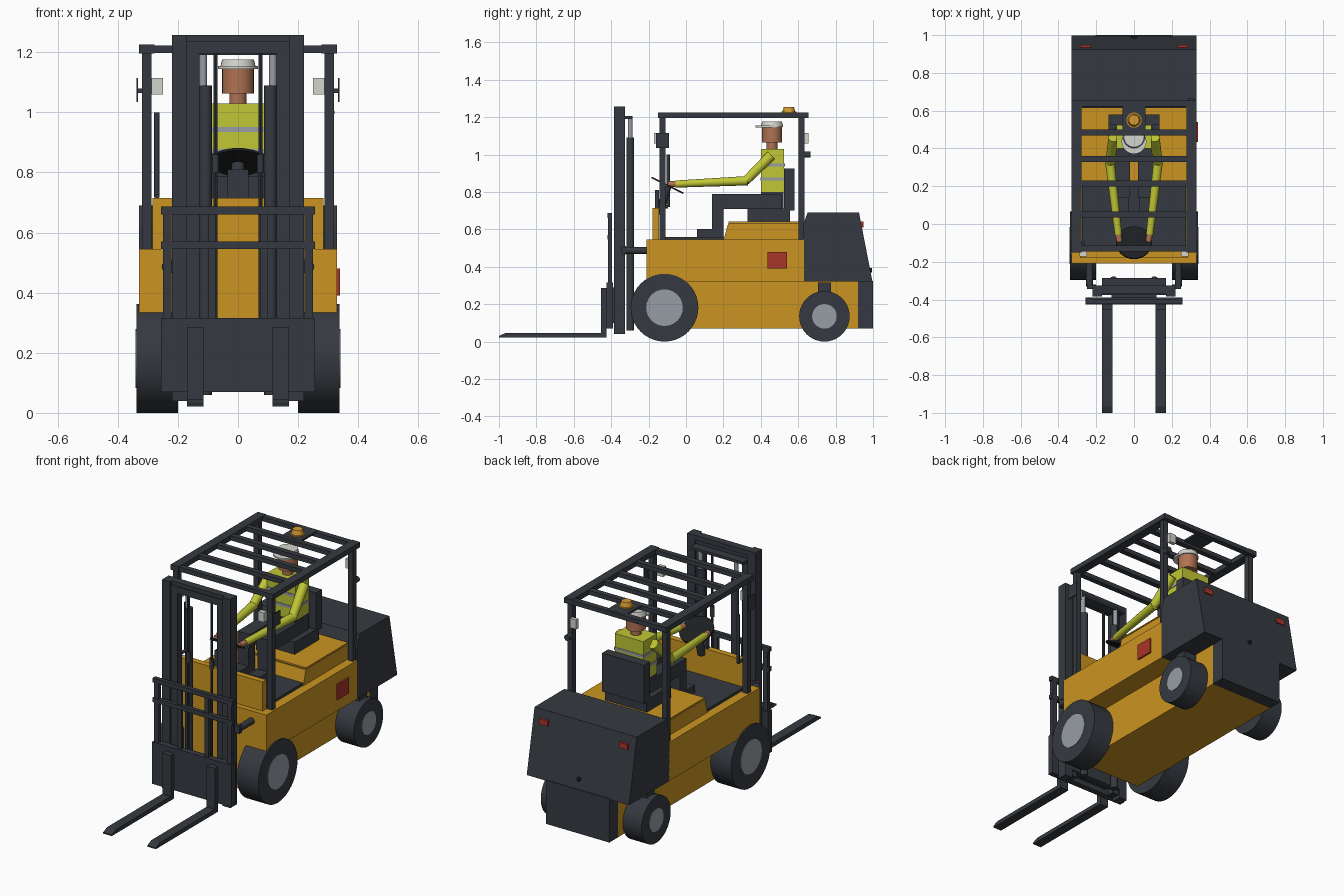
import bpy, bmesh, math
from mathutils import Vector

if "Cube" in bpy.data.objects:
    bpy.data.objects.remove(bpy.data.objects["Cube"])


def mat(name, r, g, b):
    m = bpy.data.materials.new(name)
    m.diffuse_color = (r, g, b, 1)
    m.use_nodes = True
    m.node_tree.nodes["Principled BSDF"].inputs["Base Color"].default_value = m.diffuse_color
    return m


YELLOW = mat("body yellow", .60, .30, .015)
DARK = mat("charcoal", .036, .042, .052)
BLACK = mat("black", .012, .013, .015)
GREY = mat("wheel grey", .31, .34, .38)
WHITE = mat("off white", .66, .66, .62)
RED = mat("signal red", .40, .035, .022)
VEST = mat("safety lime", .53, .57, .035)
SKIN = mat("skin", .43, .17, .085)
AMBER = mat("amber", .66, .33, .03)


def finish(name, bm, material, smooth=False):
    bmesh.ops.recalc_face_normals(bm, faces=bm.faces)
    me = bpy.data.meshes.new(name)
    bm.to_mesh(me)
    bm.free()
    me.materials.append(material)
    ob = bpy.data.objects.new(name, me)
    bpy.context.collection.objects.link(ob)
    if smooth:
        bpy.ops.object.select_all(action='DESELECT')
        ob.select_set(True)
        bpy.context.view_layer.objects.active = ob
        bpy.ops.object.shade_smooth_by_angle(angle=math.radians(35))
    return ob


def box(name, x, y, z, material):
    """Box from (min, max) pairs."""
    bm = bmesh.new()
    bmesh.ops.create_cube(bm, size=1)
    for v in bm.verts:
        v.co = Vector([(p[0] + p[1]) / 2 + c * (p[1] - p[0]) for p, c in zip((x, y, z), v.co)])
    return finish(name, bm, material)


def pair(name, x, y, z, material):
    """Same box on the left and the right."""
    box(name + "_right", x, y, z, material)
    box(name + "_left", (-x[1], -x[0]), y, z, material)


def rod(name, a, b, r, material, r2=None, seg=24):
    """Cylinder or cone between two points."""
    a, b = Vector(a), Vector(b)
    bm = bmesh.new()
    bmesh.ops.create_cone(bm, cap_ends=True, segments=seg, radius1=r,
                          radius2=r if r2 is None else r2, depth=(b - a).length)
    q = (b - a).to_track_quat('Z', 'Y')
    for v in bm.verts:
        v.co = q @ v.co + (a + b) / 2
    return finish(name, bm, material, True)


def rod_pair(name, a, b, r, material, r2=None, seg=24):
    for side, s in (("right", 1), ("left", -1)):
        rod(f"{name}_{side}", (a[0] * s, a[1], a[2]), (b[0] * s, b[1], b[2]), r, material, r2, seg)


def extrude(name, profile, x0, x1, material):
    """Side profile of (y, z) points extruded along x."""
    bm = bmesh.new()
    f = bm.faces.new([bm.verts.new((x0, y, z)) for y, z in profile])
    new = bmesh.ops.extrude_face_region(bm, geom=[f])["geom"]
    bmesh.ops.translate(bm, vec=(x1 - x0, 0, 0),
                        verts=[g for g in new if isinstance(g, bmesh.types.BMVert)])
    return finish(name, bm, material)


# chassis, body and hood
box("chassis", (-.205, .205), (-.21, .92), (.07, .33), YELLOW)
box("body", (-.33, .33), (-.21, .63), (.32, .545), YELLOW)
box("front_cowl", (-.285, .285), (-.18, -.145), (.54, .715), YELLOW)
box("floor_mat", (-.275, .275), (-.14, .21), (.54, .56), DARK)
extrude("hood", [(.2, .54), (.63, .54), (.63, .63), (.225, .63)], -.28, .28, YELLOW)
box("hood_seam", (-.275, .275), (.23, .625), (.628, .635), BLACK)
box("hood_lid", (-.28, .28), (.228, .615), (.634, .641), YELLOW)
box("side_panel", (.325, .34), (.435, .54), (.39, .48), RED)

# counterweight
extrude("counterweight", [(.625, .32), (.625, .62), (.65, .69), (.925, .69), (.997, .32)],
        -.33, .33, DARK)
box("rear_block", (-.205, .205), (.918, 1.0), (.07, .325), DARK)
pair("tail_lamp", (.23, .285), (.925, .948), (.61, .642), RED)
rod("tow_pin", (0, .96, .38), (0, .995, .38), .012, BLACK)

# wheels
for name, y, r, x0, x1, hub in (("front", -.115, .181, .2, .338, .098),
                                ("rear", .74, .135, .205, .325, .066)):
    rod_pair(name + "_tyre", (x0, y, r), (x1, y, r), r, DARK, seg=40)
    rod_pair(name + "_hub", (x1 - .02, y, r), (x1 + .003, y, r), hub, GREY)
box("rear_axle_bracket", (-.29, .29), (.705, .775), (.2, .315), DARK)

# overhead guard
pair("front_post", (.288, .32), (-.142, -.11), (.54, 1.2), DARK)
pair("rear_post", (.288, .32), (.602, .634), (.54, 1.2), DARK)
pair("roof_rail", (.278, .33), (-.15, .655), (1.195, 1.225), DARK)
for i, y in enumerate((-.13, .05, .215, .345, .485, .638)):
    box(f"roof_bar_{i}", (-.28, .28), (y - .016, y + .016), (1.197, 1.223), DARK)
box("beacon_plate", (-.06, .06), (.49, .64), (1.212, 1.224), DARK)
rod("beacon", (0, .55, 1.222), (0, .55, 1.255), .036, AMBER, .027)
rod("beacon_base", (0, .55, 1.22), (0, .55, 1.23), .04, AMBER)

# lights and mirrors
pair("headlight", (.25, .288), (-.172, -.145), (1.06, 1.115), WHITE)
pair("mirror", (.332, .338), (-.16, -.09), (1.035, 1.115), DARK)
pair("mirror_arm", (.31, .335), (-.135, -.12), (1.065, 1.08), DARK)
box("rear_lamp", (.25, .29), (.634, .655), (1.06, 1.115), WHITE)
rod("rear_knob", (.304, .63, 1.0), (.304, .665, 1.0), .017, DARK)
rod("grab_bar", (-.27, -.095, .72), (-.27, -.095, 1.0), .009, DARK, seg=12)
rod("grab_bar_foot", (-.27, -.095, .72), (-.27, -.14, .72), .009, DARK, seg=12)

# mast
pair("outer_mast", (.17, .22), (-.385, -.325), (.04, 1.257), DARK)
box("outer_mast_top", (-.22, .22), (-.37, -.325), (1.23, 1.257), DARK)
pair("inner_mast", (.128, .172), (-.375, -.335), (.06, 1.235), DARK)
box("inner_mast_top", (-.17, .17), (-.375, -.335), (1.195, 1.235), DARK)
box("mast_foot", (-.22, .22), (-.36, -.325), (.09, .2), DARK)
rod_pair("lift_cylinder", (.108, -.298, .06), (.108, -.298, 1.09), .021, DARK)
rod_pair("lift_rod", (.116, -.298, 1.08), (.116, -.298, 1.19), .013, GREY)
box("lift_rod_bridge", (-.17, .17), (-.345, -.285), (1.19, 1.205), DARK)
rod_pair("lift_chain", (.075, -.35, .25), (.075, -.35, 1.2), .007, DARK, seg=8)
rod_pair("chain_anchor", (.075, -.35, .8), (.075, -.35, .86), .012, DARK, seg=12)
rod_pair("tilt_cylinder", (.235, -.33, .487), (.235, -.2, .487), .019, DARK)
pair("tilt_bracket", (.2, .25), (-.345, -.32), (.465, .51), DARK)

# carriage and load backrest
box("carriage", (-.257, .257), (-.425, -.39), (.07, .315), DARK)
box("carriage_back", (-.12, .12), (-.39, -.345), (.1, .29), DARK)
pair("backrest_side", (.222, .25), (-.418, -.395), (.3, .685), DARK)
pair("backrest_bar", (.075, .1), (-.414, -.398), (.3, .68), DARK)
for i, z in enumerate((.558, .673)):
    box(f"backrest_rail_{i}", (-.257, .257), (-.42, -.396), (z - .013, z + .013), DARK)

# forks with tapered tips
for side, x in (("right", .115), ("left", -.17)):
    extrude("fork_" + side, [(-1, .022), (-1, .03), (-.965, .046), (-.455, .046), (-.455, .285),
                             (-.425, .285), (-.425, .022)], x, x + .055, DARK)

# seat and steering
box("seat_cushion", (-.135, .135), (.33, .555), (.64, .712), DARK)
box("seat_back", (-.135, .135), (.525, .58), (.70, .925), DARK)
rod("steering_column", (0, -.145, .68), (0, -.1, .83), .022, DARK)
box("dashboard", (-.035, .035), (-.165, -.145), (.70, .81), DARK)
rod("steering_wheel", (0, -.101, .831), (0, -.097, .839), .095, BLACK, seg=32)

# driver: legs, torso, arms
pair("boot", (.03, .1), (.06, .2), (.56, .602), DARK)
pair("shin", (.03, .1), (.138, .2), (.59, .76), DARK)
pair("thigh", (.02, .1), (.138, .51), (.71, .788), DARK)
box("hips", (-.09, .09), (.4, .52), (.71, .802), DARK)
box("torso", (-.092, .092), (.4, .525), (.8, 1.03), VEST)
for i, z in enumerate((.87, .943)):
    box(f"vest_stripe_{i}", (-.095, .095), (.397, .528), (z - .008, z + .008), GREY)
rod_pair("upper_arm", (.108, .455, .995), (.128, .32, .86), .028, VEST, .024, 16)
rod_pair("forearm", (.128, .33, .86), (.083, -.055, .842), .025, VEST, .019, 16)
rod_pair("hand", (.083, -.05, .842), (.077, -.095, .842), .017, SKIN, .015, 12)

# driver: head and hard hat
rod("neck", (0, .46, 1.025), (0, .46, 1.075), .029, SKIN)
rod("head", (0, .46, 1.063), (0, .46, 1.15), .053, SKIN)
rod("hat_brim", (0, .437, 1.145), (0, .437, 1.154), .066, WHITE)
rod("hard_hat", (0, .46, 1.147), (0, .46, 1.176), .06, WHITE, .053)
